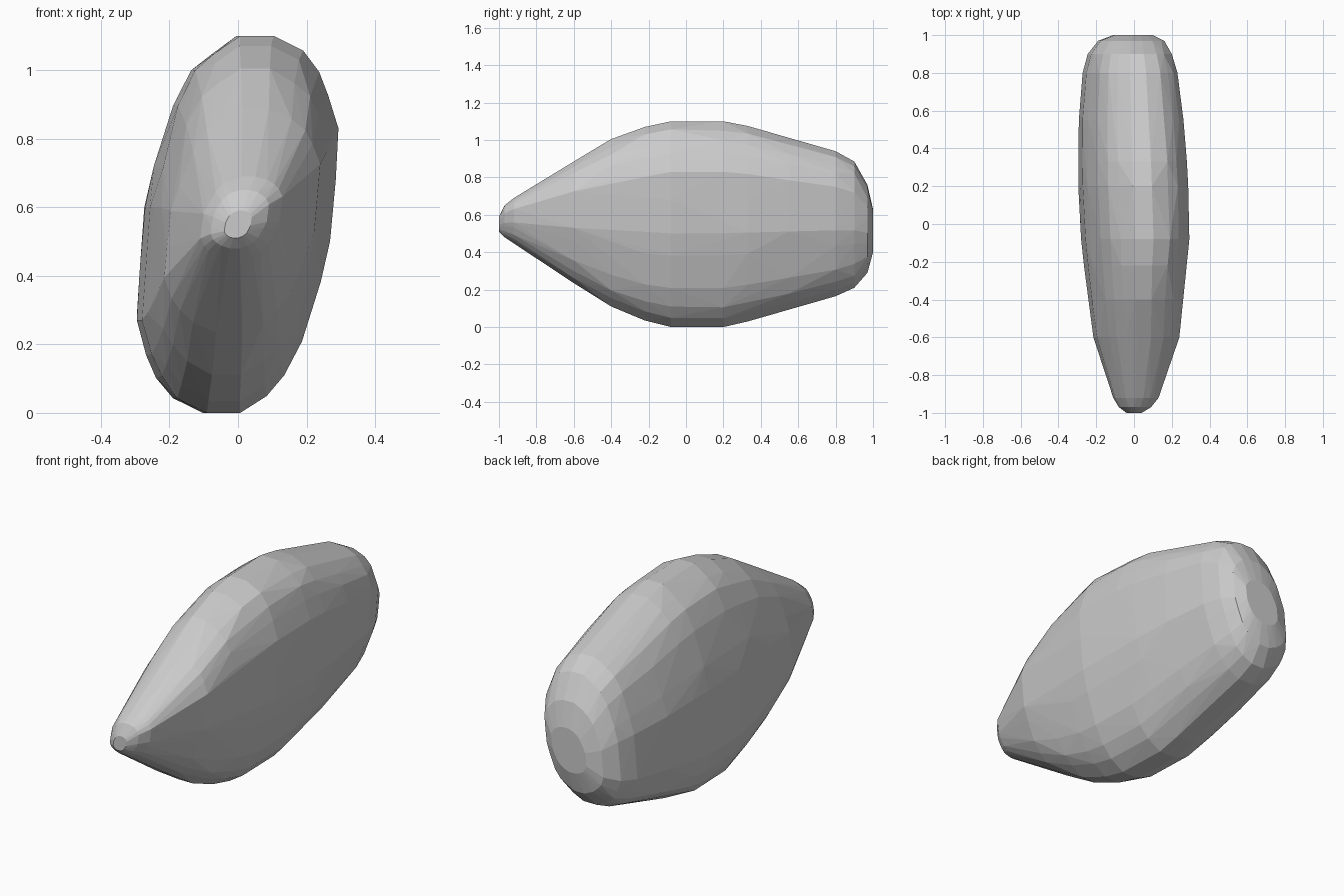
import bpy, bmesh, random

if "Cube" in bpy.data.objects:
    bpy.data.objects.remove(bpy.data.objects["Cube"])

random.seed(4)

# Right half of the leaning cross-section (x, z from mid height); the left half is its point reflection
half = [(0, -.55), (.08, -.505), (.135, -.45), (.19, -.35), (.245, -.17), (.275, -.05),
        (.287, .13), (.295, .28), (.27, .385), (.24, .45), (.19, .51), (.1, .55)]
section = half + [(-x, -z) for x, z in half]

# Stations along the stone: y, x min, x max, z bottom, z top
stations = [
    (-1.0, -.04, .04, .51, .59),
    (-.97, -.08, .09, .48, .65),
    (-.92, -.11, .13, .45, .69),
    (-.60, -.215, .24, .235, .885),
    (-.40, -.24, .257, .11, 1.005),
    (-.22, -.265, .275, .035, 1.07),
    (-.08, -.28, .293, 0, 1.1),
    (.20, -.295, .287, 0, 1.1),
    (.33, -.295, .28, .03, 1.075),
    (.55, -.292, .262, .095, 1.01),
    (.80, -.272, .23, .165, .94),
    (.90, -.245, .2, .21, .885),
    (.97, -.19, .16, .29, .76),
    (1.0, -.11, .10, .40, .63),
]

# Stone: hull over slightly irregular rings gives the uneven flat facets
bm = bmesh.new()
for y, x0, x1, z0, z1 in stations:
    cx, cz = (x0 + x1) / 2, (z0 + z1) / 2
    sx, sz = (x1 - x0) / .59, (z1 - z0) / 1.1
    for x, z in section:
        k = 1 if abs(z) > .54 or abs(x) > .29 else random.uniform(.975, 1)
        bm.verts.new((cx + x * sx * k, y, cz + z * sz * k))
hull = bmesh.ops.convex_hull(bm, input=bm.verts)
loose = {g for g in hull["geom_interior"] + hull["geom_unused"] if isinstance(g, bmesh.types.BMVert)}
bmesh.ops.delete(bm, geom=list(loose), context='VERTS')
bmesh.ops.recalc_face_normals(bm, faces=bm.faces)

mesh = bpy.data.meshes.new("stone")
bm.to_mesh(mesh)
bm.free()
stone = bpy.data.objects.new("stone", mesh)
bpy.context.collection.objects.link(stone)
